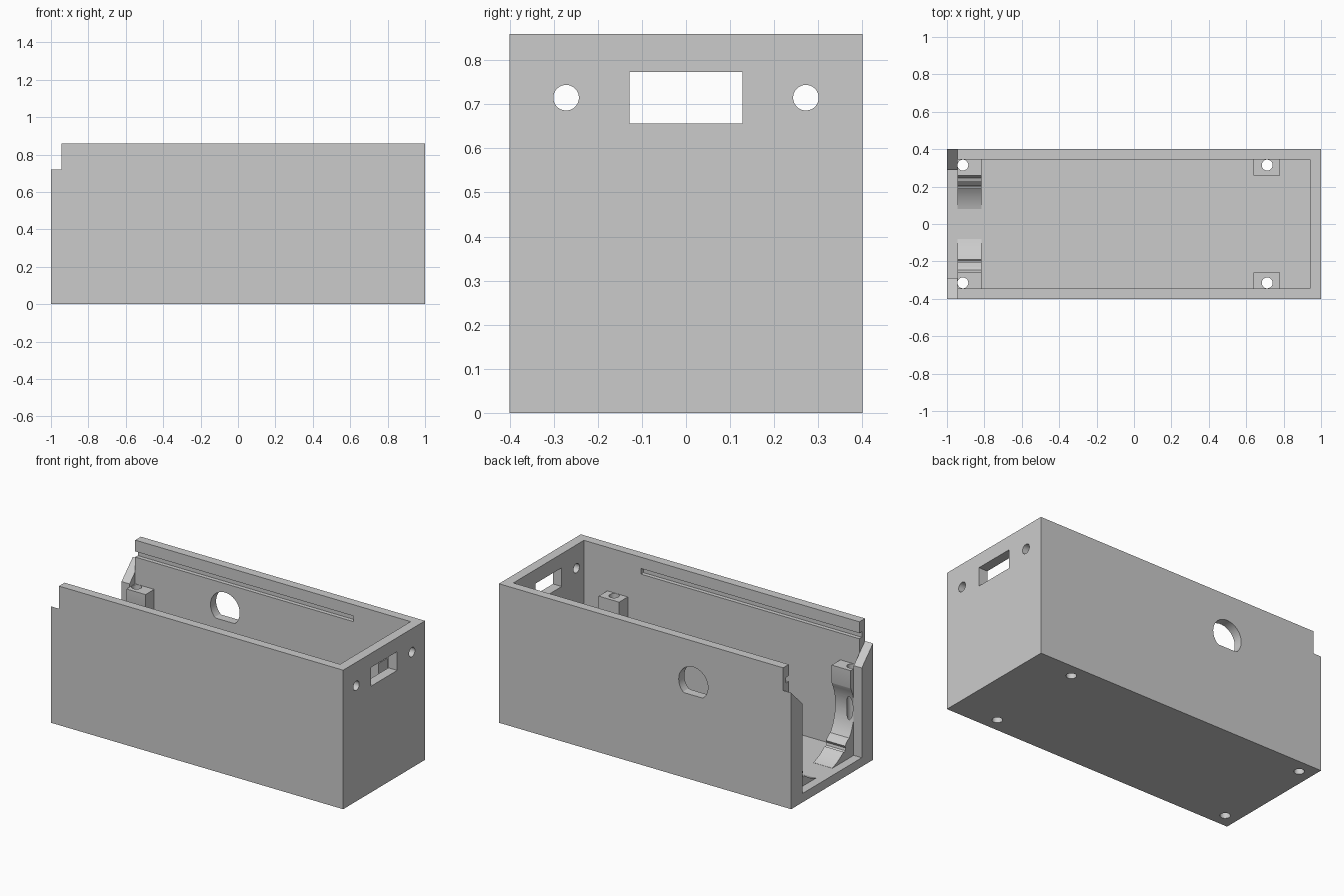
import bpy
import bmesh
from math import cos, sin, pi, sqrt, radians

old = bpy.data.objects.get("Cube")
if old:
    bpy.data.objects.remove(old, do_unlink=True)

grey = bpy.data.materials.new("plain grey")
grey.use_nodes = True
colour = (0.6, 0.6, 0.6, 1)
grey.diffuse_color = colour
grey.node_tree.nodes["Principled BSDF"].inputs["Base Color"].default_value = colour


def prism(name, outline, axis, lo, hi):
    """Extrude a 2D outline along an axis (0 = x, 1 = y, 2 = z)."""
    def place(u, v, w):
        return [(w, u, v), (u, w, v), (u, v, w)][axis]
    bm = bmesh.new()
    a = [bm.verts.new(place(u, v, lo)) for u, v in outline]
    b = [bm.verts.new(place(u, v, hi)) for u, v in outline]
    bm.faces.new(a)
    bm.faces.new(b)
    for i in range(len(a)):
        j = (i + 1) % len(a)
        bm.faces.new((a[i], a[j], b[j], b[i]))
    bmesh.ops.recalc_face_normals(bm, faces=bm.faces)
    mesh = bpy.data.meshes.new(name)
    bm.to_mesh(mesh)
    bm.free()
    mesh.materials.append(grey)
    obj = bpy.data.objects.new(name, mesh)
    bpy.context.collection.objects.link(obj)
    return obj


def box(name, x0, x1, y0, y1, z0, z1):
    return prism(name, [(x0, y0), (x1, y0), (x1, y1), (x0, y1)], 2, z0, z1)


def disc(u, v, r, n=40):
    return [(u + r * cos(2 * pi * i / n), v + r * sin(2 * pi * i / n)) for i in range(n)]


def combine(target, tool, operation):
    """Apply a boolean and discard the helper."""
    tool.hide_render = True
    mod = target.modifiers.new("combine", 'BOOLEAN')
    mod.operation = operation
    mod.solver = 'EXACT'
    mod.object = tool
    bpy.context.view_layer.objects.active = target
    bpy.ops.object.modifier_apply(modifier=mod.name)
    bpy.data.objects.remove(tool, do_unlink=True)


def cut(tool):
    combine(case, tool, 'DIFFERENCE')


def add(tool):
    combine(case, tool, 'UNION')


FLOOR, TOP, END, INNER = 0.055, 0.86, -0.945, 0.345

# Open-topped case
case = box("open_case", -1, 1, -0.4, 0.4, 0, TOP)
cut(box("cavity", END, 0.94, -INNER, INNER, FLOOR, 1))

# End opening with chamfered shoulders
half = [(0.29, FLOOR), (0.29, 0.61), (0.4, 0.72), (0.5, 0.72), (0.5, 1)]
opening = half + [(-y, z) for y, z in reversed(half)]
cut(prism("end_opening", opening, 0, -1.1, END))

# Round cradle profile: lower arc, clip notch, ledge, upper arc, post
R, MID = 0.295, 0.34


def arc_low(y):
    return (y, MID - sqrt(R * R - y * y))


def arc_side(z):
    return (sqrt(R * R - (z - MID) ** 2), z)


cradle = [(0.37, 0.03), (0.08, 0.03)]
cradle += [arc_low(0.08 + 0.11 * i / 8) for i in range(9)]
cradle += [(0.197, 0.108), (0.208, 0.115), (0.212, 0.13), (0.204, 0.145), (0.23, 0.172)]
cradle += [arc_side(0.178 + 0.3 * i / 14) for i in range(15)]
cradle += [(0.26, 0.481), (0.26, 0.59), (0.37, 0.59)]

for side in (1, -1):
    add(prism("cradle", [(side * y, z) for y, z in cradle], 0, END, -0.815))
    y0, y1 = sorted((side * 0.26, side * 0.37))
    add(box("screw_post", 0.64, 0.78, y0, y1, 0.03, 0.59))
    # Lid groove
    y0, y1 = sorted((side * 0.32, side * 0.37))
    cut(box("lid_groove", -0.98, 0.55, y0, y1, 0.755, 0.79))
    # Vertical screw holes and end wall holes
    for x in (-0.915, 0.712):
        cut(prism("screw_hole", disc(x, side * 0.315, 0.029), 2, -0.1, 0.7))
    cut(prism("end_hole", disc(side * 0.272, 0.715, 0.029), 0, 0.9, 1.1))

# Rectangular window in the end wall
cut(box("window", 0.9, 1.1, -0.128, 0.128, 0.657, 0.773))

# Round hole with a flat bottom in the back wall
flat_hole = [(x, max(z, 0.525)) for x, z in disc(-0.33, 0.6, 0.1, 48)]
low = [p for p in flat_hole if p[1] <= 0.525]
ends = (min(low), max(low))
flat_hole = [p for p in flat_hole if p not in low or p in ends]
cut(prism("flat_hole", flat_hole, 1, 0.3, 0.5))

# Smooth the arcs, keep the edges sharp
bpy.ops.object.select_all(action='DESELECT')
case.select_set(True)
bpy.context.view_layer.objects.active = case
bpy.ops.object.shade_smooth_by_angle(angle=radians(25))
